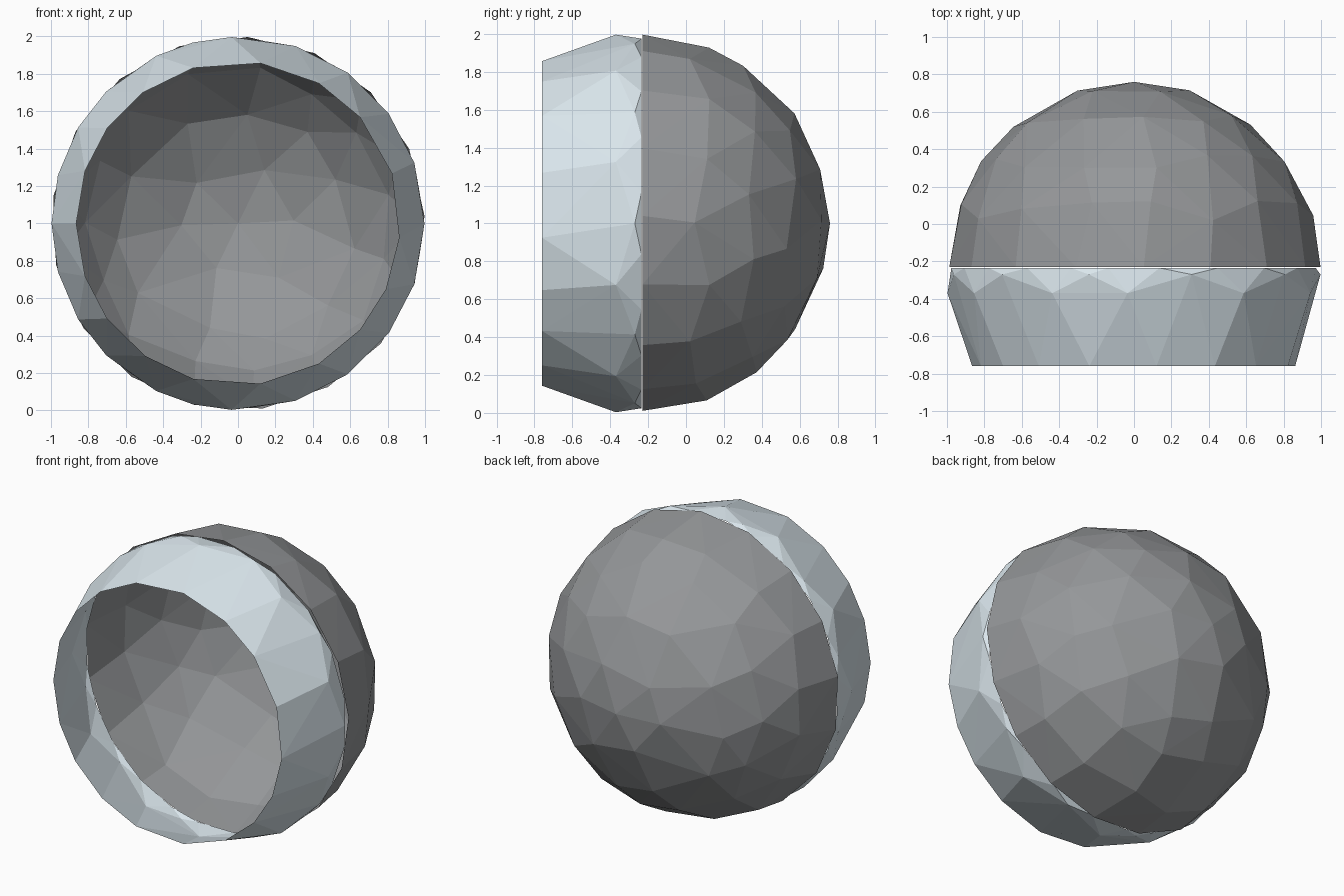
import bpy, bmesh, math, random
from mathutils import Vector

if "Cube" in bpy.data.objects:
    bpy.data.objects.remove(bpy.data.objects["Cube"])

random.seed(4)
CY = -0.24          # centre of the sphere along y
RIM, MOUTH = -0.23, -0.76


def material(name, rgb):
    m = bpy.data.materials.new(name)
    m.diffuse_color = (*rgb, 1)
    m.use_nodes = True
    m.node_tree.nodes["Principled BSDF"].inputs["Base Color"].default_value = m.diffuse_color
    return m


def point(angle, radius, y):
    a = math.radians(angle)
    return Vector((radius * math.cos(a), y, 1 + radius * math.sin(a)))


def open_hull(name, points, cap_levels, mat):
    """Faceted shell around the points, left open at the given y levels."""
    bm = bmesh.new()
    for p in points:
        bm.verts.new(p)
    res = bmesh.ops.convex_hull(bm, input=bm.verts[:])
    caps = [f for f in bm.faces if any(
        all(abs(v.co.y - y) < 1e-4 for v in f.verts) for y in cap_levels)]
    bmesh.ops.delete(bm, geom=caps, context='FACES')
    loose = [v for v in bm.verts if not v.link_faces]
    bmesh.ops.delete(bm, geom=loose, context='VERTS')
    bmesh.ops.recalc_face_normals(bm, faces=bm.faces[:])
    me = bpy.data.meshes.new(name)
    bm.to_mesh(me)
    bm.free()
    me.materials.append(mat)
    ob = bpy.data.objects.new(name, me)
    bpy.context.collection.objects.link(ob)
    return ob


# Back dome: irregular facets, staggered rings closing to a pole
dome = [point(87 + i * 360 / 17, 0.998, RIM) for i in range(17)]
for k, (polar, count) in enumerate([(72, 17), (54, 15), (37, 11), (19, 6)]):
    shift = random.uniform(0, 360)
    for i in range(count):
        t = math.radians(polar + random.uniform(-4, 4))
        a = shift + (i + random.uniform(-0.12, 0.12)) * 360 / count
        dome.append(point(a, math.sin(t), CY + math.cos(t)))
dome.append(Vector((0, CY + 1.0, 1)))
open_hull("back_dome", dome, [RIM], material("dome_grey", (0.3, 0.31, 0.32)))

# Front ring: narrowing towards the round mouth, zigzag widest line
mouth_angles = [82, 60, 41, 18, -5, -24, -41, -60, -82, -106, -125, -144,
                -161, 180, 161, 144, 126, 106]
wide_angles = [92, 72, 54, 36, 19, 0, -19, -36, -54, -72, -92, -104, -116,
               -135, -149, -165, -180, -195, -211, -225, -244, -256]
ring = [point(a, 0.865, MOUTH) for a in mouth_angles]
for i, a in enumerate(wide_angles):
    y = -0.37 if i % 2 == 0 else -0.27
    ring.append(point(a, 0.997, y))
    nxt = wide_angles[(i + 1) % len(wide_angles)] - (360 if i == len(wide_angles) - 1 else 0)
    ring.append(point((a + nxt) / 2, 0.985, RIM - 0.005))
open_hull("front_ring", ring, [MOUTH, RIM - 0.005],
          material("ring_pale_blue", (0.7, 0.79, 0.84)))
